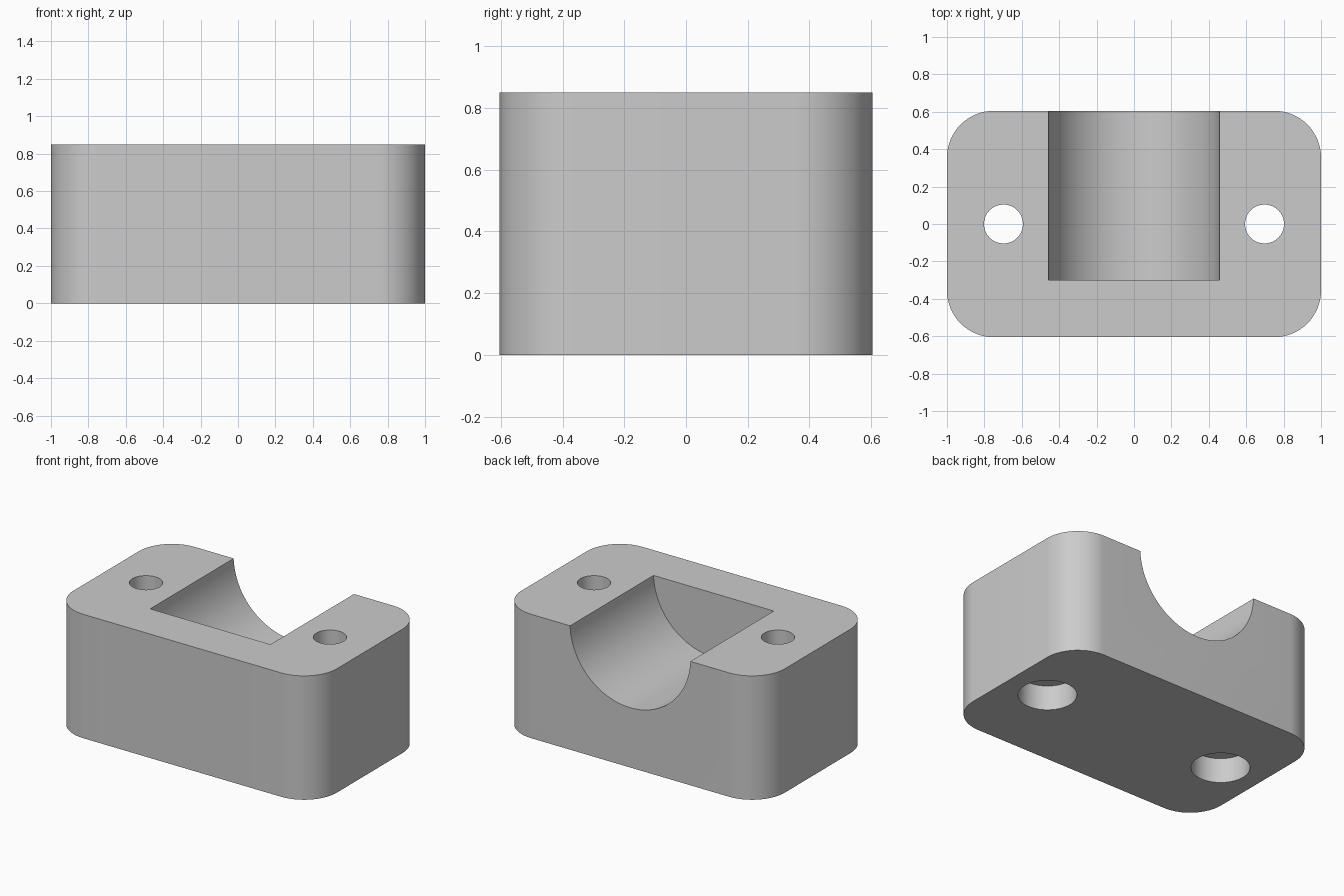
import bpy
import bmesh
from math import radians
from mathutils import Matrix

cube = bpy.data.objects.get("Cube")
if cube:
    bpy.data.objects.remove(cube, do_unlink=True)

LENGTH, WIDTH, HEIGHT = 2.0, 1.21, 0.85

grey = bpy.data.materials.new("plain_grey")
grey.use_nodes = True
colour = (0.6, 0.6, 0.6, 1)
grey.diffuse_color = colour
grey.node_tree.nodes["Principled BSDF"].inputs["Base Color"].default_value = colour


def add_object(name, bm):
    mesh = bpy.data.meshes.new(name)
    bm.to_mesh(mesh)
    bm.free()
    mesh.materials.append(grey)
    obj = bpy.data.objects.new(name, mesh)
    bpy.context.collection.objects.link(obj)
    return obj


def cylinder(name, radius, depth, matrix, sides=64):
    bm = bmesh.new()
    bmesh.ops.create_cone(bm, cap_ends=True, segments=sides, radius1=radius,
                          radius2=radius, depth=depth, matrix=matrix)
    return add_object(name, bm)


# Block with rounded vertical corners
bm = bmesh.new()
bmesh.ops.create_cube(bm, size=1)
bmesh.ops.scale(bm, vec=(LENGTH, WIDTH, HEIGHT), verts=bm.verts)
bmesh.ops.translate(bm, vec=(0, 0, HEIGHT / 2), verts=bm.verts)
uprights = [e for e in bm.edges
            if abs(e.verts[0].co.z - e.verts[1].co.z) > HEIGHT / 2]
bmesh.ops.bevel(bm, geom=uprights, offset=0.25, segments=16,
                profile=0.5, affect='EDGES')
block = add_object("clamp_block", bm)

# Round trough, open at the back and closed at the front
front, back = -0.3, 0.8
cutters = [cylinder("trough_cutter", 0.457, back - front,
                    Matrix.Translation((0, (front + back) / 2, 0.867))
                    @ Matrix.Rotation(radians(90), 4, 'X'), 96)]

# Bolt holes with wider counterbores underneath
for side, x in (("left", 0.698), ("right", -0.698)):
    cutters.append(cylinder(side + "_bolt_hole_cutter", 0.104, 2,
                            Matrix.Translation((x, 0, 0.5))))
    cutters.append(cylinder(side + "_counterbore_cutter", 0.182, 0.34,
                            Matrix.Translation((x, 0, 0))))

# Cut the block, then discard the cutters
bpy.ops.object.select_all(action='DESELECT')
block.select_set(True)
bpy.context.view_layer.objects.active = block
for cutter in cutters:
    cutter.hide_render = True
    cut = block.modifiers.new(cutter.name, 'BOOLEAN')
    cut.operation = 'DIFFERENCE'
    cut.solver = 'EXACT'
    cut.object = cutter
    bpy.ops.object.modifier_apply(modifier=cut.name)
    bpy.data.objects.remove(cutter, do_unlink=True)

bpy.ops.object.shade_smooth_by_angle(angle=radians(30))
